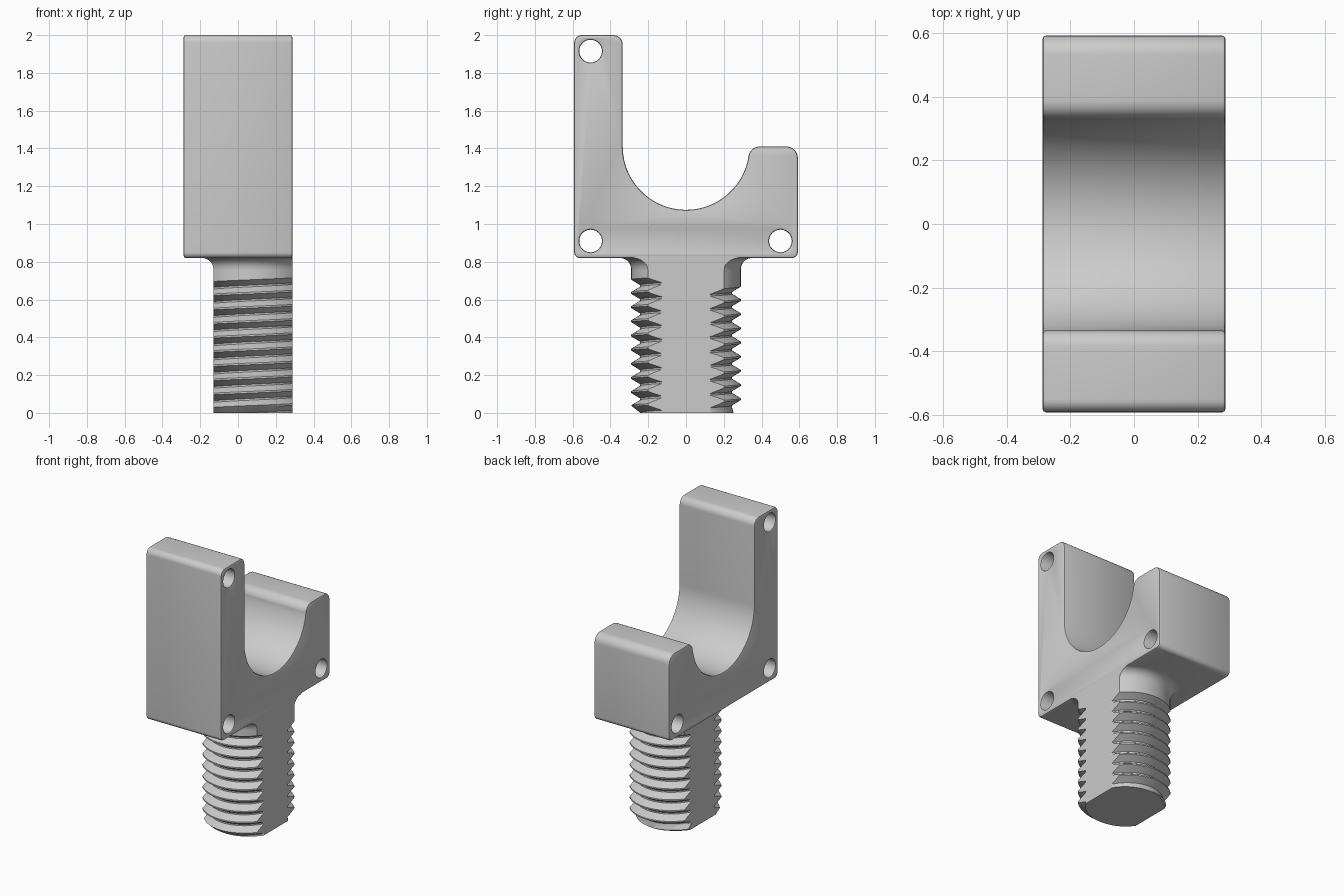
import bpy
import bmesh
from math import sin, cos, acos, radians, pi, hypot

if "Cube" in bpy.data.objects:
    bpy.data.objects.remove(bpy.data.objects["Cube"])

gray = bpy.data.materials.new("plain_gray")
gray.use_nodes = True
gray.diffuse_color = (0.6, 0.6, 0.6, 1)
gray.node_tree.nodes["Principled BSDF"].inputs["Base Color"].default_value = (0.6, 0.6, 0.6, 1)

SIDE = 0.2875                 # half width of the yoke
AXIS = 0.08                   # x position of the shank axis
FLAT_L, FLAT_R = -0.21, SIDE - AXIS
CREST, ROOT, PITCH = 0.29, 0.243, 0.075
NECK, SEAT, FILLET = 0.76, 0.82, 0.06


def arc(cx, cy, r, start, end, steps=8):
    angles = [radians(start + (end - start) * i / steps) for i in range(steps + 1)]
    return [(cx + r * cos(a), cy + r * sin(a)) for a in angles]


def shade(obj):
    bpy.ops.object.select_all(action='DESELECT')
    obj.select_set(True)
    bpy.context.view_layer.objects.active = obj
    bpy.ops.object.shade_smooth_by_angle(angle=radians(30))


def mesh_object(name, bm, x=0):
    bmesh.ops.recalc_face_normals(bm, faces=bm.faces)
    mesh = bpy.data.meshes.new(name)
    bm.to_mesh(mesh)
    bm.free()
    mesh.materials.append(gray)
    obj = bpy.data.objects.new(name, mesh)
    bpy.context.collection.objects.link(obj)
    obj.location.x = x
    shade(obj)
    return obj


# Yoke: side outline with three holes, extruded across x with eased edges
half = 0.592
outline = (arc(-half + 0.03, SEAT + 0.03, 0.03, 180, 270)
           + arc(half - 0.03, SEAT + 0.03, 0.03, 270, 360)
           + arc(half - 0.06, 1.35, 0.06, 0, 90)
           + arc(0.39, 1.35, 0.06, 90, 170)
           + arc(0, 1.41, 0.335, -9, -180, 40)
           + arc(-0.385, 1.95, 0.05, 0, 90)
           + arc(-half + 0.04, 1.96, 0.04, 90, 180))
holes = [arc(y, z, 0.06, 0, 348.75, 31)
         for y, z in ((-0.505, 1.915), (-0.505, 0.91), (0.5, 0.91))]

EASE = 0.01
curve = bpy.data.curves.new("yoke", 'CURVE')
curve.dimensions = '2D'
curve.fill_mode = 'BOTH'
curve.extrude = SIDE - EASE
curve.bevel_depth = EASE
curve.bevel_resolution = 1
curve.offset = -EASE
for loop in [outline] + holes:
    spline = curve.splines.new('POLY')
    spline.points.add(len(loop) - 1)
    for point, (y, z) in zip(spline.points, loop):
        point.co = (y, z, 0, 1)
    spline.use_cyclic_u = True
curve.materials.append(gray)
yoke = bpy.data.objects.new("yoke", curve)
yoke.rotation_euler = (pi / 2, 0, pi / 2)
bpy.context.collection.objects.link(yoke)
bpy.ops.object.select_all(action='DESELECT')
yoke.select_set(True)
bpy.context.view_layer.objects.active = yoke
bpy.ops.object.convert(target='MESH')
yoke = bpy.context.view_layer.objects.active
bm = bmesh.new()
bm.from_mesh(yoke.data)
bmesh.ops.remove_doubles(bm, verts=bm.verts, dist=0.0005)
bmesh.ops.recalc_face_normals(bm, faces=bm.faces)
bm.to_mesh(yoke.data)
bm.free()
shade(yoke)

# Threaded shank: a helical strip, trimmed to length and cut with two flats
SEG, TURNS, START, LAST = 64, 13, -0.115, 10.25
profile = ((-0.06, CREST), (0.06, CREST), (0.44, ROOT), (0.56, ROOT))
bm = bmesh.new()
strip = []
for i in range(SEG * TURNS + 1):
    a = 2 * pi * i / SEG - pi / 2
    row = []
    for frac, r in profile:
        z = START + PITCH * (i / SEG + frac)
        if i / SEG > LAST:
            r = CREST
        r = min(r, 0.25 + max(z, 0))
        row.append(bm.verts.new((r * cos(a), r * sin(a), z)))
    strip.append(row)
for i in range(SEG * (TURNS - 1)):
    near = strip[i] + [strip[i + SEG][0]]
    far = strip[i + 1] + [strip[i + 1 + SEG][0]]
    for k in range(4):
        bm.faces.new((near[k], far[k], far[k + 1], near[k + 1]))
for co, no in (((0, 0, 0), (0, 0, -1)), ((0, 0, NECK), (0, 0, 1)),
               ((FLAT_L, 0, 0), (-1, 0, 0)), ((FLAT_R, 0, 0), (1, 0, 0))):
    cut = bmesh.ops.bisect_plane(bm, geom=bm.verts[:] + bm.edges[:] + bm.faces[:],
                                 plane_co=co, plane_no=no, clear_outer=True)
    rim = [e for e in cut["geom_cut"] if isinstance(e, bmesh.types.BMEdge) and e.is_boundary]
    bmesh.ops.edgeloop_fill(bm, edges=rim)
loose = [v for v in bm.verts if not v.link_faces]
bmesh.ops.delete(bm, geom=loose, context='VERTS')
mesh_object("threaded_shank", bm, AXIS)

# Neck fillet: flatted sections flaring out to the underside of the yoke
def section(grow):
    r = CREST + grow
    a0, a1 = acos(FLAT_R / r), acos((FLAT_L - grow) / r)
    side = [a0 + (a1 - a0) * i / 16 for i in range(17)]
    return [(r * cos(a), r * sin(a)) for a in side + [-a for a in reversed(side)]]


steps = [radians(90 * i / 8) for i in range(9)]
levels = [(NECK + FILLET * sin(a), FILLET * (1 - cos(a))) for a in steps]
levels.append((SEAT + 0.03, 0))
bm = bmesh.new()
rings = [[bm.verts.new((x, y, z)) for x, y in section(grow)] for z, grow in levels]
for low, high in zip(rings, rings[1:]):
    for i in range(len(low)):
        bm.faces.new((low[i - 1], low[i], high[i], high[i - 1]))
bm.faces.new(rings[0])
bm.faces.new(rings[-1])
mesh_object("neck_fillet", bm, AXIS)
